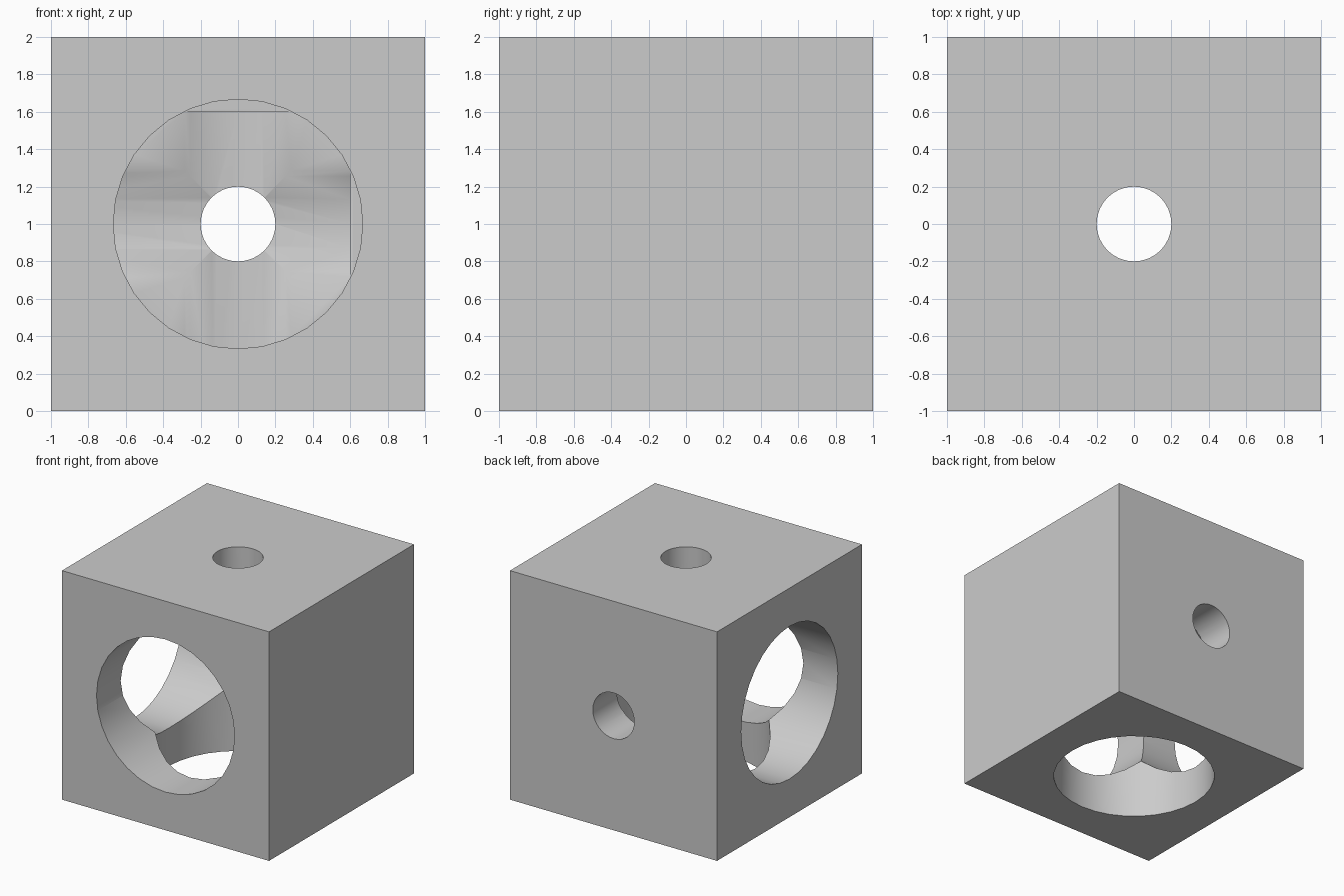
import bpy
import bmesh
from math import radians
from mathutils import Matrix

if "Cube" in bpy.data.objects:
    bpy.data.objects.remove(bpy.data.objects["Cube"], do_unlink=True)

CENTRE = Matrix.Translation((0, 0, 1))

# One plain grey for the whole part
grey = bpy.data.materials.new("light_grey")
grey.use_nodes = True
colour = (0.6, 0.6, 0.6, 1)
grey.diffuse_color = colour
grey.node_tree.nodes["Principled BSDF"].inputs["Base Color"].default_value = colour


def add_object(name, bm):
    mesh = bpy.data.meshes.new(name)
    bm.to_mesh(mesh)
    bm.free()
    obj = bpy.data.objects.new(name, mesh)
    bpy.context.collection.objects.link(obj)
    return obj


def add_drill(name, radius, low, high, turn):
    """Round cutter running from low to high along the turned z axis."""
    bm = bmesh.new()
    place = CENTRE @ turn @ Matrix.Translation((0, 0, (low + high) / 2))
    bmesh.ops.create_cone(bm, cap_ends=True, segments=32, radius1=radius,
                          radius2=radius, depth=high - low, matrix=place)
    obj = add_object(name, bm)
    obj.hide_render = True
    return obj


# Solid block
bm = bmesh.new()
bmesh.ops.create_cube(bm, size=2, matrix=CENTRE)
block = add_object("drilled_block", bm)
block.data.materials.append(grey)

# Wide blind bores open at the bottom, front and -x side
turns = [Matrix.Identity(4),
         Matrix.Rotation(radians(-90), 4, "X"),
         Matrix.Rotation(radians(90), 4, "Y")]
drills = [add_drill("wide_bore_cutter", 0.667, -1.2, 0.6, t) for t in turns]

# Narrow holes through the opposite walls
drills += [add_drill("narrow_hole_cutter", 0.2, 0.3, 1.2, t) for t in turns]

bpy.ops.object.select_all(action="DESELECT")
bpy.context.view_layer.objects.active = block
block.select_set(True)
for drill in drills:
    cut = block.modifiers.new("cut", "BOOLEAN")
    cut.operation = "DIFFERENCE"
    cut.solver = "EXACT"
    cut.object = drill
    bpy.ops.object.modifier_apply(modifier=cut.name)
    bpy.data.objects.remove(drill, do_unlink=True)

# Round walls smooth, rims and corners sharp
bpy.ops.object.shade_smooth_by_angle(angle=radians(30))
